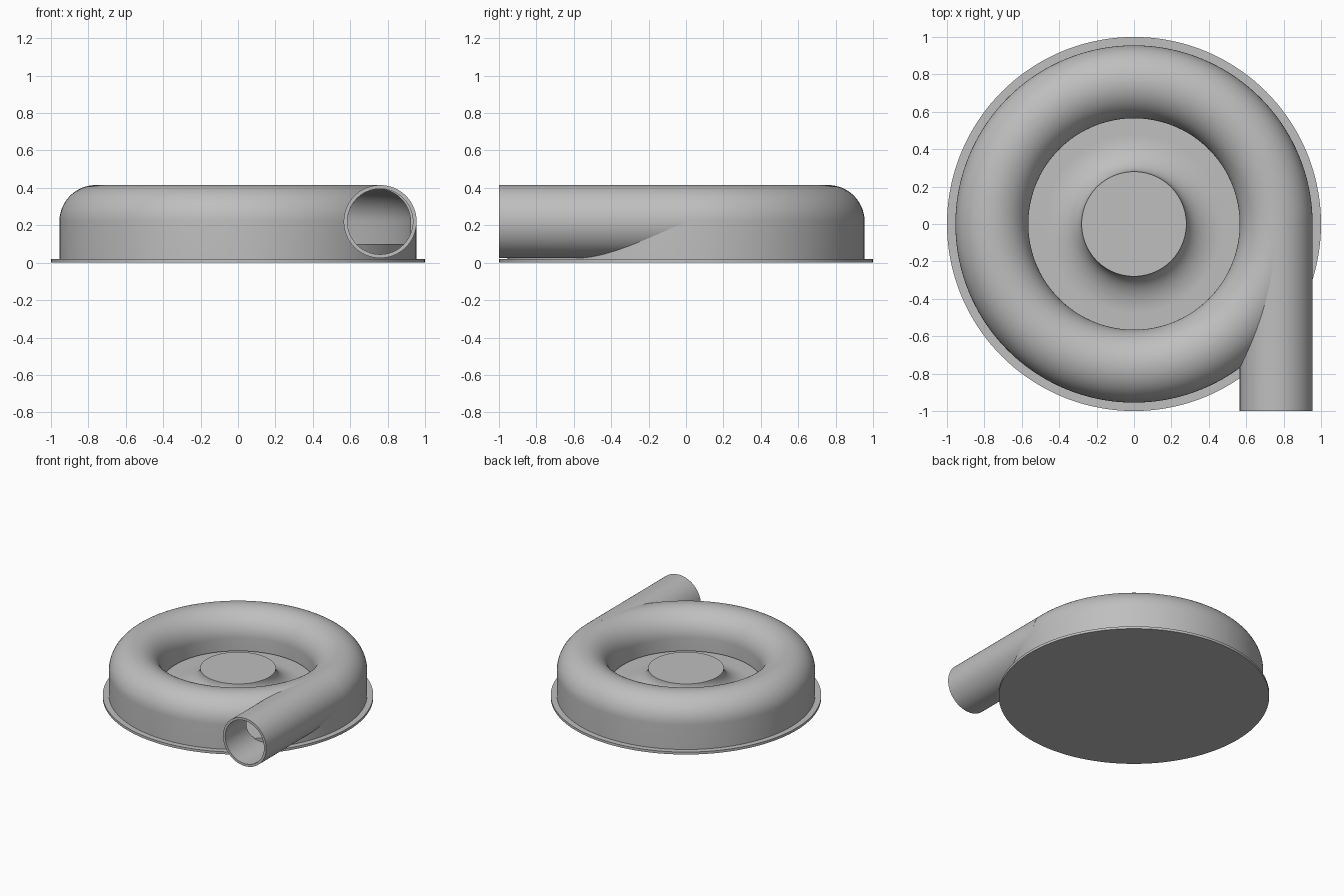
import bpy, bmesh, math
from mathutils import Matrix, Vector

cube = bpy.data.objects.get("Cube")
if cube:
    bpy.data.objects.remove(cube, do_unlink=True)

TUBE_X, TUBE_Z = 0.76, 0.22      # centre of the round duct section
OUTER, INNER = 0.195, 0.175      # duct radii
STEPS = 144

metal = bpy.data.materials.new("grey metal")
metal.use_nodes = True
metal.diffuse_color = (0.52, 0.52, 0.52, 1)
metal.node_tree.nodes["Principled BSDF"].inputs["Base Color"].default_value = (0.52, 0.52, 0.52, 1)


def finish(name, bm):
    bmesh.ops.remove_doubles(bm, verts=bm.verts, dist=1e-5)
    bmesh.ops.recalc_face_normals(bm, faces=bm.faces)
    mesh = bpy.data.meshes.new(name)
    bm.to_mesh(mesh)
    bm.free()
    mesh.materials.append(metal)
    obj = bpy.data.objects.new(name, mesh)
    bpy.context.collection.objects.link(obj)
    return obj


def revolve(name, profile, closed=True, matrix=Matrix()):
    """Spin a (radius, height) profile around the z axis."""
    bm = bmesh.new()
    verts = [bm.verts.new((r, 0, z)) for r, z in profile]
    pairs = list(zip(verts, verts[1:]))
    if closed:
        pairs.append((verts[-1], verts[0]))
    edges = [bm.edges.new(p) for p in pairs]
    bmesh.ops.spin(bm, geom=verts + edges, cent=(0, 0, 0), axis=(0, 0, 1),
                   angle=2 * math.pi, steps=STEPS, use_merge=True)
    bm.transform(matrix)
    return finish(name, bm)


def arch(radius, base, lip):
    """Outer wall, half-round crown and inner wall of the ring duct."""
    crown = [(TUBE_X + radius * math.cos(math.pi * i / 32),
              TUBE_Z + radius * math.sin(math.pi * i / 32)) for i in range(33)]
    return [(TUBE_X + radius, base)] + crown + [(TUBE_X - radius, lip)]


def activate(obj):
    bpy.ops.object.select_all(action='DESELECT')
    obj.select_set(True)
    bpy.context.view_layer.objects.active = obj


def cut(obj, cutter):
    mod = obj.modifiers.new("cut", 'BOOLEAN')
    mod.operation, mod.solver, mod.object = 'DIFFERENCE', 'EXACT', cutter
    activate(obj)
    bpy.ops.object.modifier_apply(modifier=mod.name)
    bpy.data.objects.remove(cutter, do_unlink=True)


def along_y(y):
    """Place a z-axis part on the outlet axis, starting at y and running back."""
    return Matrix.Translation(Vector((TUBE_X, y, TUBE_Z))) @ Matrix.Rotation(-math.pi / 2, 4, 'X')


# Base plate
base_plate = revolve("base_plate", [(0, 0), (1, 0), (1, 0.02), (0, 0.02)], False)

# Ring housing: thin shell, opened where the outlet leaves it
shell = arch(OUTER, 0.015, 0.115) + arch(INNER, 0.015, 0.115)[::-1]
housing = revolve("ring_housing", shell)
bore = revolve("bore_cutter", [(0, 0), (INNER, 0), (INNER, 0.95), (0, 0.95)], False, along_y(-1.1))
cut(housing, bore)

# Tangential outlet pipe, trimmed to the ring cavity
pipe = revolve("outlet_pipe", [(INNER, 0), (OUTER, 0), (OUTER, 0.98), (INNER, 0.98)],
               True, along_y(-1))
cavity = revolve("cavity_cutter", arch(INNER, 0.0, 0.0))
cut(pipe, cavity)

# Inner floor with a hub that flares into it
flare = [(0.48 - 0.2 * math.sin(math.pi / 2 * i / 16),
          0.24 - 0.14 * math.cos(math.pi / 2 * i / 16)) for i in range(17)]
floor = revolve("floor_and_hub", [(0, 0.015), (0.94, 0.015), (0.94, 0.1)] + flare + [(0, 0.24)], False)

for part in (base_plate, housing, pipe, floor):
    activate(part)
    bpy.ops.object.shade_smooth_by_angle(angle=math.radians(35))
